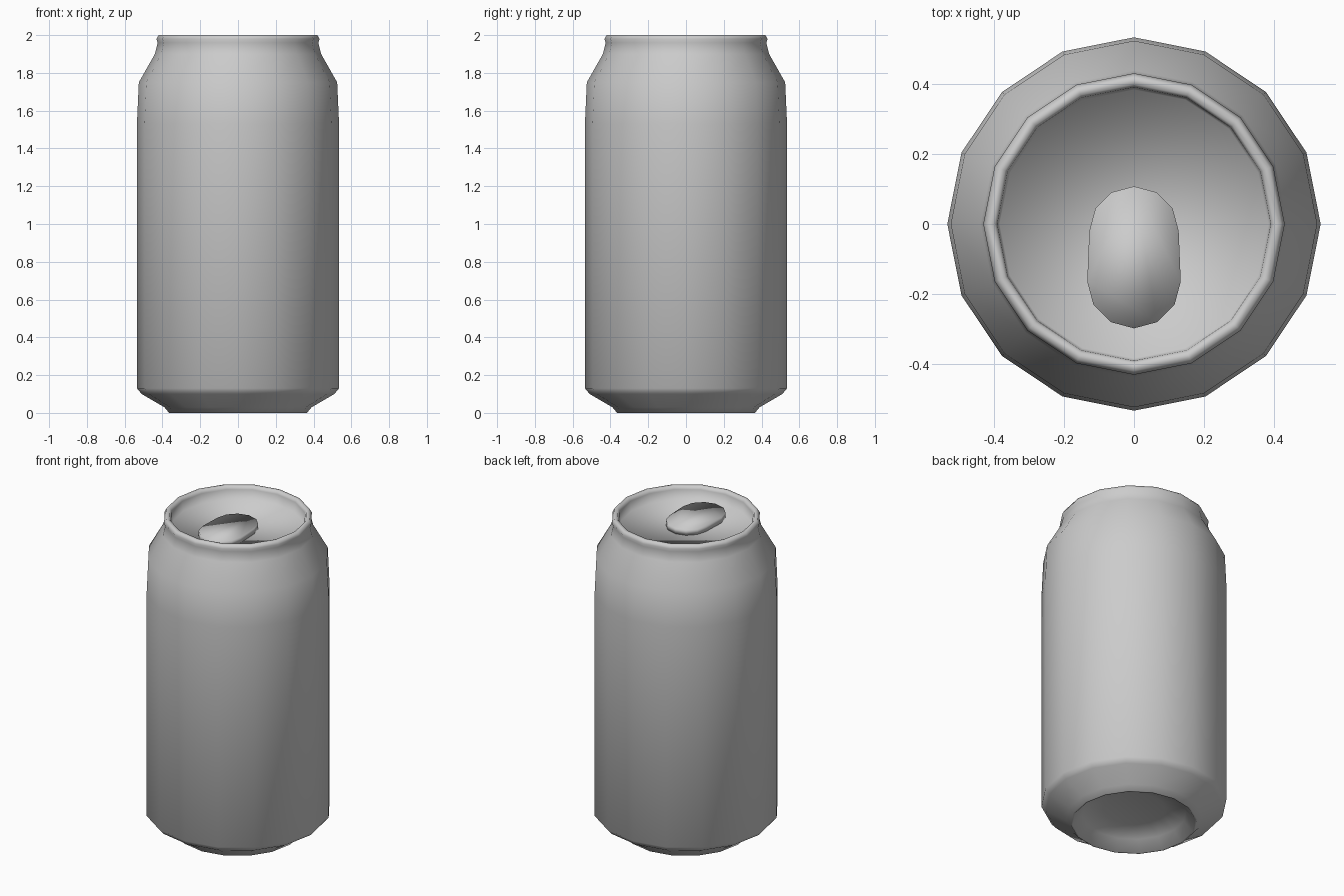
import bpy, bmesh
from math import cos, sin, pi

cube = bpy.data.objects.get("Cube")
if cube:
    bpy.data.objects.remove(cube)

metal = bpy.data.materials.new("grey_metal")
metal.use_nodes = True
GREY = (0.6, 0.6, 0.6, 1)
metal.diffuse_color = GREY
metal.node_tree.nodes["Principled BSDF"].inputs["Base Color"].default_value = GREY


def finish(name, bm):
    bmesh.ops.recalc_face_normals(bm, faces=bm.faces)
    mesh = bpy.data.meshes.new(name)
    bm.to_mesh(mesh)
    bm.free()
    mesh.materials.append(metal)
    mesh.shade_smooth()
    obj = bpy.data.objects.new(name, mesh)
    bpy.context.collection.objects.link(obj)
    return obj


def loft(name, rings):
    """Skin closed rings of points and cap both ends."""
    bm = bmesh.new()
    loops = [[bm.verts.new(p) for p in ring] for ring in rings]
    n = len(loops[0])
    for a, b in zip(loops, loops[1:]):
        for i in range(n):
            j = (i + 1) % n
            bm.faces.new((a[i], a[j], b[j], b[i]))
    bm.faces.new(loops[0][::-1])
    bm.faces.new(loops[-1])
    return finish(name, bm)


def circle(r, z, sides=16):
    return [(r * cos(2 * pi * i / sides), r * sin(2 * pi * i / sides), z)
            for i in range(sides)]


def tab_outline(inset, z):
    """Rounded tab, slightly wider towards the front."""
    pts = []
    for cy, r, start in ((-0.02, 0.128, 0), (-0.165, 0.134, pi)):
        for i in range(7):
            a = start + pi * i / 6
            pts.append(((r - inset) * cos(a), cy + (r - inset) * sin(a), z))
    return pts


# Can: recessed base, body, shoulder, neck, rolled rim and sunken lid
profile = [(0.18, 0.09), (0.30, 0.06), (0.355, 0.0), (0.365, 0.0), (0.39, 0.03),
           (0.51, 0.10), (0.535, 0.13), (0.535, 1.53), (0.525, 1.75),
           (0.44, 1.90), (0.425, 1.96), (0.432, 1.98), (0.42, 2.0),
           (0.40, 2.0), (0.392, 1.98), (0.385, 1.92)]
can = loft("can_body", [circle(r, z) for r, z in profile])

# Pull tab lying on the lid
tab = loft("pull_tab", [tab_outline(0.0, 1.92), tab_outline(0.0, 1.955)])
